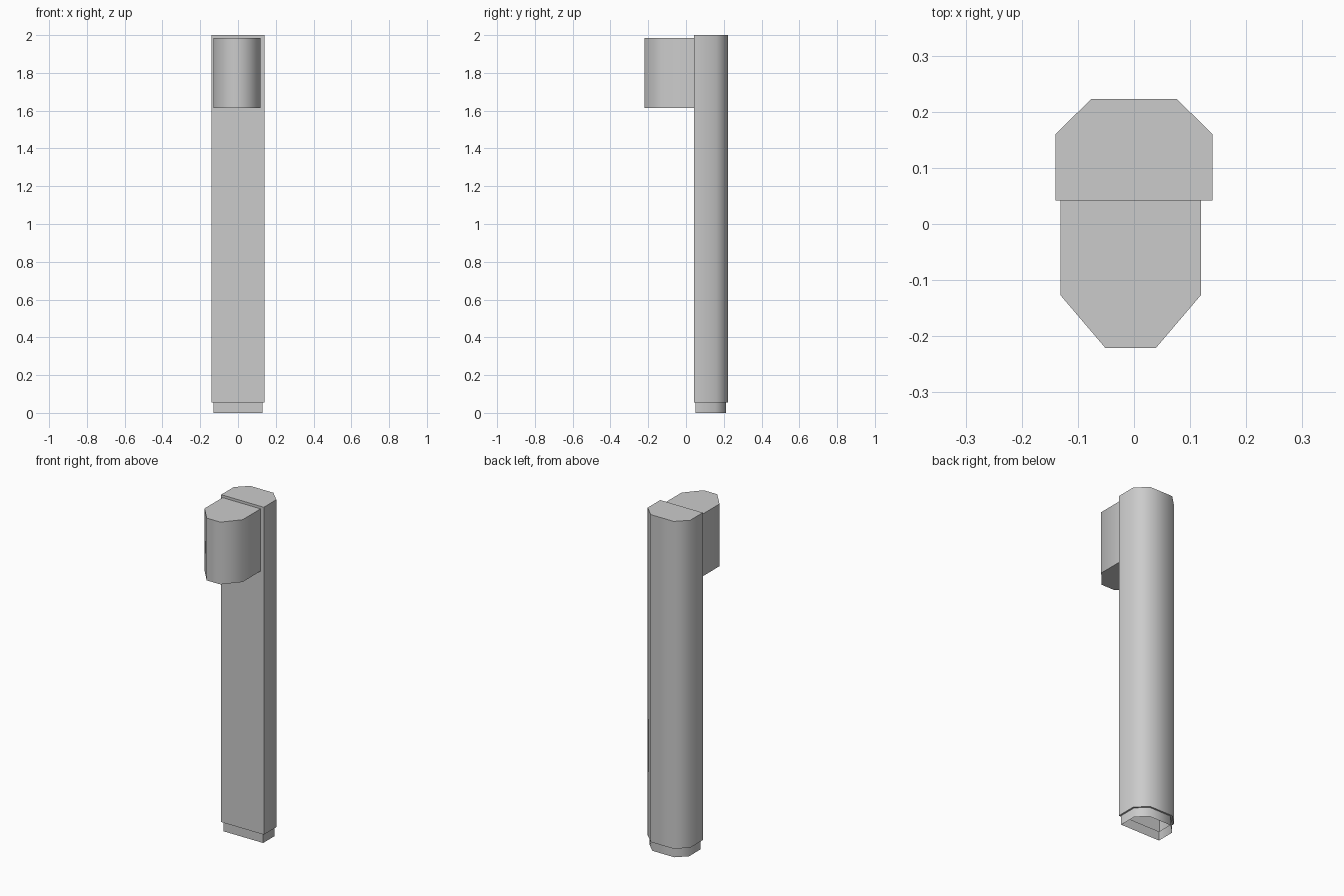
import bpy
import bmesh
import math

cube = bpy.data.objects.get("Cube")
if cube:
    bpy.data.objects.remove(cube, do_unlink=True)

GREY = (0.6, 0.6, 0.6, 1.0)
grey = bpy.data.materials.new("plain grey")
grey.use_nodes = True
grey.diffuse_color = GREY
grey.node_tree.nodes["Principled BSDF"].inputs["Base Color"].default_value = GREY


def chamfered(half_width, half_flat, y_flat, y_corner, y_tip, x_mid=0.0):
    """Outline with one straight side and two cut corners, counterclockwise from above."""
    right_half = [(half_width, y_flat), (half_width, y_corner), (half_flat, y_tip)]
    points = [(x_mid + x, y) for x, y in right_half]
    points += [(x_mid - x, y) for x, y in reversed(right_half)]
    return points if y_tip > y_flat else points[::-1]


def loft(name, sections, close_bottom):
    """Join stacked (outline, height) sections with walls and cap the top."""
    bm = bmesh.new()
    rings = [[bm.verts.new((x, y, z)) for x, y in outline] for outline, z in sections]
    for low, high in zip(rings, rings[1:]):
        for i in range(len(low)):
            j = (i + 1) % len(low)
            bm.faces.new((low[i], low[j], high[j], high[i]))
    bm.faces.new(rings[-1])
    if close_bottom:
        bm.faces.new(rings[0][::-1])
    mesh = bpy.data.meshes.new(name)
    bm.to_mesh(mesh)
    bm.free()
    mesh.materials.append(grey)
    obj = bpy.data.objects.new(name, mesh)
    bpy.context.collection.objects.link(obj)
    bpy.ops.object.select_all(action="DESELECT")
    obj.select_set(True)
    bpy.context.view_layer.objects.active = obj
    bpy.ops.object.shade_smooth_by_angle(angle=math.radians(60))
    return obj


# Hollow post, open underneath, with a stepped-in foot
foot = chamfered(0.13, 0.072, 0.05, 0.157, 0.213)
post = chamfered(0.14, 0.076, 0.042, 0.16, 0.223)
loft("post", [(foot, 0), (foot, 0.055), (post, 0.055), (post, 2)], False)

# Lamp head on the front of the post
head = chamfered(0.125, 0.045, 0.042, -0.127, -0.221, x_mid=-0.006)
loft("lamp_head", [(head, 1.615), (head, 1.985)], True)
